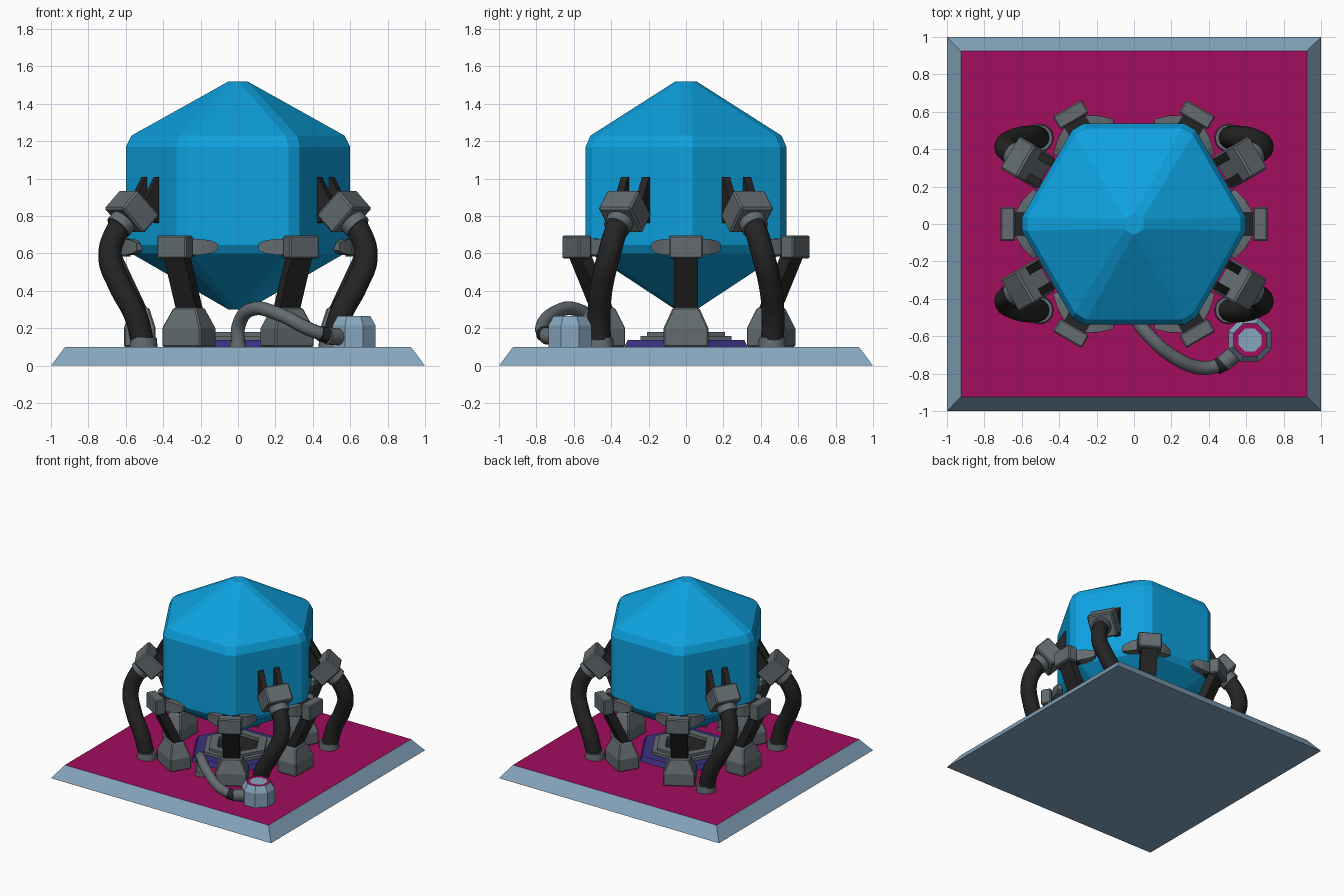
import bpy, bmesh
from math import cos, sin, pi, radians
from mathutils import Matrix, Vector

cube = bpy.data.objects.get("Cube")
if cube:
    bpy.data.objects.remove(cube, do_unlink=True)


def material(name, rgb):
    m = bpy.data.materials.new(name)
    m.use_nodes = True
    m.diffuse_color = (*rgb, 1)
    m.node_tree.nodes["Principled BSDF"].inputs["Base Color"].default_value = (*rgb, 1)
    return m


BLUE = material("tank blue", (0.004, 0.36, 0.74))
STEEL = material("pale steel", (0.24, 0.38, 0.51))
MAGENTA = material("magenta", (0.36, 0.004, 0.11))
GREY = material("machine grey", (0.125, 0.148, 0.16))
DARK = material("dark rubber", (0.018, 0.018, 0.018))
PURPLE = material("purple", (0.045, 0.03, 0.22))


def finish(obj, mat, smooth=False, bevel=0):
    obj.data.materials.append(mat)
    if bevel:
        mod = obj.modifiers.new("soft edges", "BEVEL")
        mod.width = bevel
        mod.segments = 1
    if smooth:
        bpy.ops.object.select_all(action="DESELECT")
        obj.select_set(True)
        bpy.context.view_layer.objects.active = obj
        bpy.ops.object.shade_smooth_by_angle(angle=radians(40))
    return obj


def loft(name, rings, mat, frame=Matrix(), smooth=False, bevel=0):
    """Skin equal-length rings of points and cap both ends."""
    bm = bmesh.new()
    loops = [[bm.verts.new(frame @ Vector(p)) for p in ring] for ring in rings]
    for a, b in zip(loops, loops[1:]):
        for i in range(len(a)):
            j = (i + 1) % len(a)
            bm.faces.new((a[i], a[j], b[j], b[i]))
    bm.faces.new(loops[0][::-1])
    bm.faces.new(loops[-1])
    bmesh.ops.recalc_face_normals(bm, faces=bm.faces)
    me = bpy.data.meshes.new(name)
    bm.to_mesh(me)
    bm.free()
    obj = bpy.data.objects.new(name, me)
    bpy.context.collection.objects.link(obj)
    return finish(obj, mat, smooth, bevel)


def rect(hx, hy, z, cx=0, cy=0):
    return [(cx + sx * hx, cy + sy * hy, z) for sx, sy in ((-1, -1), (1, -1), (1, 1), (-1, 1))]


def ngon(n, r, z, turn=0):
    return [(r * cos(2 * pi * i / n + turn), r * sin(2 * pi * i / n + turn), z) for i in range(n)]


def cut_hex(r, cut, z):
    """Hexagon with its corners trimmed."""
    pts = []
    for i in range(6):
        c, prev, nxt = (Vector((r * cos(k * pi / 3), r * sin(k * pi / 3), z)) for k in (i, i - 1, i + 1))
        pts += [c + (prev - c).normalized() * cut, c + (nxt - c).normalized() * cut]
    return pts


def tube(name, points, radius, mat):
    cu = bpy.data.curves.new(name, "CURVE")
    cu.dimensions = "3D"
    cu.resolution_u = 10
    cu.bevel_depth = radius
    cu.bevel_resolution = 5
    cu.use_fill_caps = True
    sp = cu.splines.new("BEZIER")
    sp.bezier_points.add(len(points) - 1)
    for bp, p in zip(sp.bezier_points, points):
        bp.co = p
        bp.handle_left_type = bp.handle_right_type = "AUTO"
    path = bpy.data.objects.new(name + "_path", cu)
    bpy.context.collection.objects.link(path)
    bpy.context.view_layer.update()
    me = bpy.data.meshes.new_from_object(path.evaluated_get(bpy.context.evaluated_depsgraph_get()))
    bpy.data.objects.remove(path, do_unlink=True)
    me.materials.clear()
    obj = bpy.data.objects.new(name, me)
    bpy.context.collection.objects.link(obj)
    return finish(obj, mat, smooth=True)


def along(start, direction):
    """Frame at start whose z axis follows direction."""
    return Matrix.Translation(start) @ Vector(direction).to_track_quat("Z", "Y").to_matrix().to_4x4()


# Platform with a coloured deck
base = loft("platform", [rect(1, 1, 0), rect(0.925, 0.925, 0.1)], STEEL)
base.data.materials.append(MAGENTA)
for f in base.data.polygons:
    if f.normal.z > 0.9:
        f.material_index = 1

# Six-sided tank with trimmed corners
profile = [(0.065, 0.03, 0.3), (0.59, 0.04, 0.6), (0.62, 0.04, 0.645),
           (0.62, 0.04, 1.17), (0.59, 0.04, 1.23), (0.065, 0.03, 1.52)]
loft("tank", [cut_hex(*p) for p in profile], BLUE)

# Hatch on the deck beneath the tank
loft("hatch_plate", [ngon(6, 0.38, 0.1), ngon(6, 0.36, 0.137)], PURPLE)
for label, outer, inner, low, high in (("outer", 0.28, 0.22, 0.13, 0.16), ("inner", 0.24, 0.17, 0.13, 0.18)):
    loft("hatch_ring_" + label, [ngon(6, inner, low), ngon(6, outer, low), ngon(6, outer, high),
                                 ngon(6, inner, high), ngon(6, inner, low + 0.015)], GREY)
loft("hatch_cover", [ngon(6, 0.18, 0.13), ngon(6, 0.18, 0.155)], DARK)

# Legs at the tank corners
for i in range(6):
    turn = Matrix.Rotation(i * pi / 3, 4, "Z")
    tag = f"_{i + 1}"
    loft("foot" + tag, [rect(0.085, 0.12, 0.1, 0.525), rect(0.085, 0.12, 0.2, 0.525),
                        rect(0.05, 0.07, 0.31, 0.525)], GREY, turn, bevel=0.008)
    loft("strut" + tag, [rect(0.035, 0.063, 0.27, 0.505), rect(0.035, 0.063, 0.62, 0.67)], DARK, turn)
    loft("bracket" + tag, [rect(0.04, 0.09, 0.573, 0.675), rect(0.04, 0.09, 0.697, 0.675)],
         GREY, turn, bevel=0.008)
    loft("bracket_mount" + tag, [rect(0.035, 0.065, 0.585, 0.61), rect(0.035, 0.065, 0.68, 0.61)], DARK, turn)
    for side in (-1, 1):
        # Wing hugging the neighbouring tank wall
        wing = turn @ along((0.63, 0, 0.635), (-0.5, side * 0.866, 0))
        ax = wing.to_3x3().inverted() @ Vector((0, 0, 1))
        flip = Matrix.Rotation(0 if abs(ax.y) > 0.5 else pi / 2, 4, "Z")
        loft(f"bracket_wing{tag}_{'left' if side > 0 else 'right'}",
             [rect(0.035, 0.045, 0.04), rect(0.035, 0.042, 0.12), rect(0.025, 0.034, 0.17),
              rect(0.016, 0.02, 0.205)], GREY, wing @ flip)

# Four feed hoses with tilted clamps
hose_path = [(0.6, 0.346, 0.785), (0.645, 0.373, 0.725), (0.685, 0.415, 0.58),
             (0.632, 0.45, 0.43), (0.548, 0.465, 0.27), (0.505, 0.46, 0.1)]
for sx in (-1, 1):
    for sy in (-1, 1):
        tag = f"_{'back' if sy > 0 else 'front'}_{'left' if sx > 0 else 'right'}"
        mirror = Matrix.Diagonal((sx, sy, 1, 1))
        tube("hose" + tag, [mirror @ Vector(p) for p in hose_path], 0.062, DARK)
        loft("hose_collar" + tag, [ngon(16, 0.075, 0.1), ngon(16, 0.07, 0.15)], GREY,
             mirror @ Matrix.Translation((0.505, 0.46, 0)), smooth=True)
        radial = mirror @ Matrix.Rotation(pi / 6, 4, "Z")
        clamp = radial @ Matrix.Translation((0.655, 0, 0.823)) @ Matrix.Rotation(radians(135), 4, "Y")
        loft("clamp" + tag, [rect(0.095, 0.1, -0.07), rect(0.095, 0.1, 0.07)], GREY, clamp, bevel=0.01)
        loft("clamp_neck" + tag, [ngon(16, 0.073, 0.06), ngon(16, 0.073, 0.12)], GREY, clamp, smooth=True)
        for k in (-1, 1):
            prong = [[(0.53, y, 0.76), (0.62, y, 0.8), (0.62, y, 0.88), (0.545, y, 1.01), (0.53, y, 1.01)]
                     for y in (k * 0.065 - 0.022, k * 0.065 + 0.022)]
            loft(f"clamp_prong{tag}_{'a' if k < 0 else 'b'}", prong, DARK, radial)

# Octagonal canister with a painted ring on its lid
spot = Matrix.Translation((0.62, -0.62, 0))
can = loft("canister", [ngon(8, r, z, pi / 8) for r, z in
                        ((0.125, 0.1), (0.125, 0.215), (0.095, 0.265), (0.066, 0.264))], STEEL, spot)
can.data.materials.append(MAGENTA)
for f in can.data.polygons:
    if f.normal.z > 0.9 and len(f.vertices) == 4:
        f.material_index = 1

# Pipe from the deck to the canister
tube("pipe", [(0, -0.48, 0.1), (0.005, -0.49, 0.22), (0.07, -0.585, 0.3), (0.22, -0.715, 0.275),
              (0.37, -0.77, 0.2), (0.46, -0.755, 0.165)], 0.037, GREY)
tube("pipe_band", [(0.44, -0.763, 0.172), (0.48, -0.745, 0.16)], 0.042, DARK)
tube("pipe_connector", [(0.475, -0.748, 0.16), (0.52, -0.71, 0.155), (0.59, -0.65, 0.155)], 0.046, GREY)
loft("pipe_collar", [ngon(16, 0.045, 0.1), ngon(16, 0.042, 0.13)], GREY,
     Matrix.Translation((0, -0.48, 0)), smooth=True)
